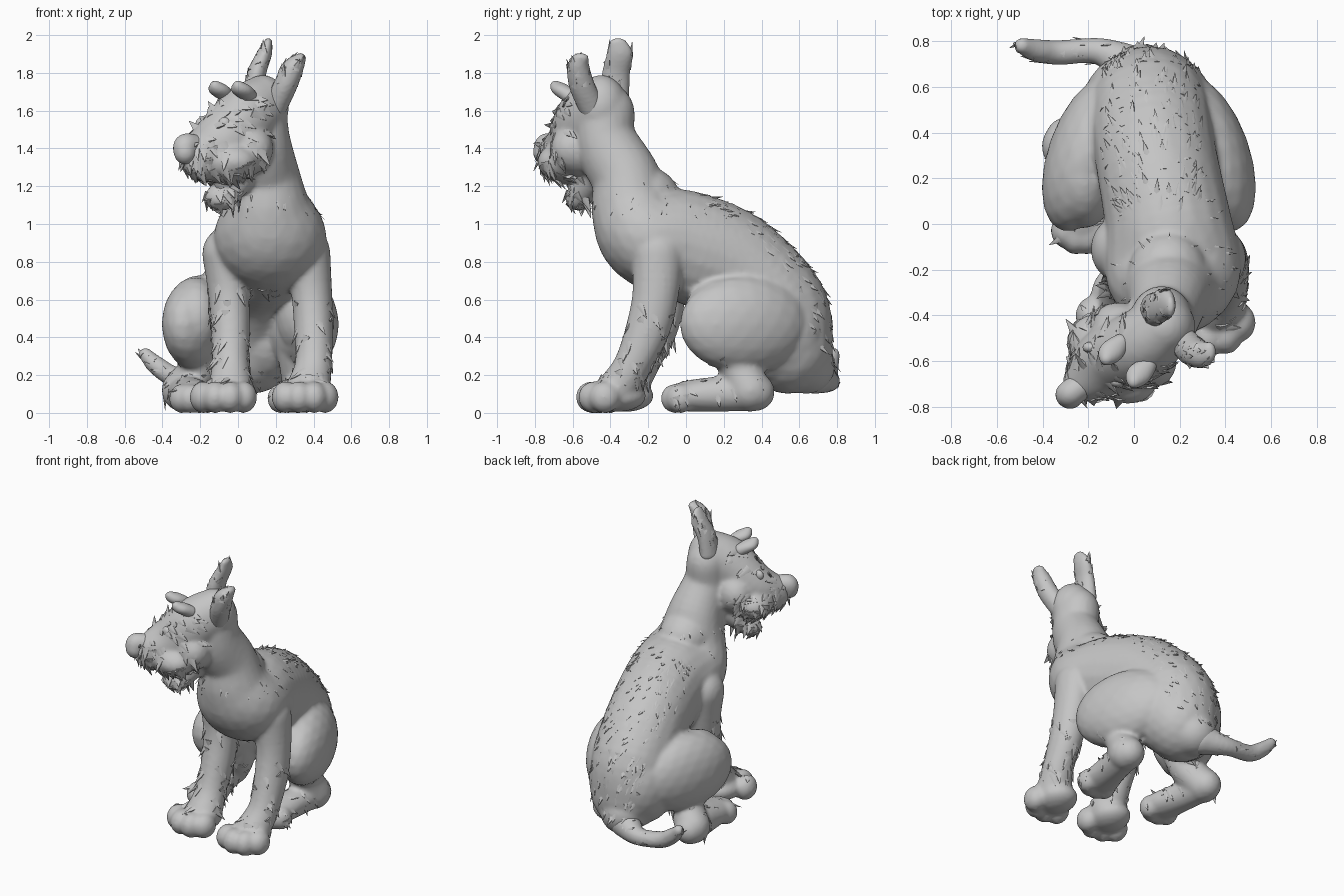
import bpy, bmesh, math, random
from mathutils import Vector, Matrix

random.seed(4)
if "Cube" in bpy.data.objects:
    bpy.data.objects.remove(bpy.data.objects["Cube"])

grey = bpy.data.materials.new("clay grey")
grey.use_nodes = True
GREY = (0.56, 0.56, 0.56, 1)
grey.diffuse_color = GREY
grey.node_tree.nodes["Principled BSDF"].inputs["Base Color"].default_value = GREY


def finish(name, bm):
    mesh = bpy.data.meshes.new(name)
    bm.to_mesh(mesh)
    bm.free()
    mesh.materials.append(grey)
    ob = bpy.data.objects.new(name, mesh)
    bpy.context.collection.objects.link(ob)
    bpy.ops.object.select_all(action='DESELECT')
    ob.select_set(True)
    bpy.context.view_layer.objects.active = ob
    bpy.ops.object.shade_smooth_by_angle(angle=math.radians(50))
    return ob


def ball(bm, x, y, z, rx, ry=None, rz=None, yaw=0.0):
    m = (Matrix.Translation((x, y, z)) @ Matrix.Rotation(yaw, 4, 'Z')
         @ Matrix.Diagonal((rx, ry or rx, rz or rx, 1)))
    bmesh.ops.create_icosphere(bm, subdivisions=3, radius=1, matrix=m)


def chain(bm, stations, steps=6):
    """Sweep ellipsoids (x, y, z, rx, ry, rz) along a smooth path."""
    s = [Vector(list(p) + [p[-1]] * (6 - len(p))) for p in stations]
    s = [s[0]] + s + [s[-1]]
    for i in range(1, len(s) - 2):
        a, b, c, d = s[i - 1:i + 3]
        for k in range(steps + 1):
            t = k / steps
            p = 0.5 * (2 * b + (c - a) * t + (2 * a - 5 * b + 4 * c - d) * t * t
                       + (3 * b - a - 3 * c + d) * t ** 3)
            ball(bm, *p)


def fuse(name, bm, voxel=0.016, smooth=6):
    """Merge overlapping volumes into one sculpted skin."""
    ob = finish(name, bm)
    mod = ob.modifiers.new("skin", 'REMESH')
    mod.mode = 'VOXEL'
    mod.voxel_size = voxel
    mod.use_smooth_shade = True
    soft = ob.modifiers.new("soften", 'SMOOTH')
    soft.iterations = smooth
    dg = bpy.context.evaluated_depsgraph_get()
    mesh = bpy.data.meshes.new_from_object(ob.evaluated_get(dg))
    ob.modifiers.clear()
    ob.data = mesh
    return ob


def tufts(name, source, count, rule, flow, length, width, lift=0.2):
    """Scatter flat tapered locks of fur over chosen faces."""
    bm = bmesh.new()
    faces = [f for f in source.data.polygons if rule(f.center, f.normal)]
    for f in random.sample(faces, min(count, len(faces))):
        n = f.normal
        d = Vector(flow).normalized()
        d = (d - n * d.dot(n)) + n * lift
        d += Vector([random.uniform(-0.25, 0.25) for _ in range(3)])
        d.normalize()
        side = d.cross(n).normalized()
        up = side.cross(d)
        size = length * random.uniform(0.6, 1.3)
        rot = Matrix((side, up, d)).transposed().to_4x4()
        m = (Matrix.Translation(f.center - n * 0.006 + d * size * 0.3) @ rot
             @ Matrix.Diagonal((1, 0.5, 1, 1)))
        bmesh.ops.create_cone(bm, segments=6, radius1=width, radius2=0.001,
                              depth=size, cap_ends=True, matrix=m)
    return finish(name, bm)


def toes(bm, x, y, radius, spread, heading):
    """Four round toes fanned around a paw centre."""
    for k in range(4):
        a = heading + (k - 1.5) * 0.58
        ball(bm, x + spread * math.cos(a), y + spread * math.sin(a), radius * 0.98,
             radius * 0.85, radius, radius)


# Torso and neck
bm = bmesh.new()
chain(bm, [(0.07, 0.54, 0.36, 0.25, 0.24, 0.26), (0.07, 0.48, 0.55, 0.27, 0.27, 0.29),
           (0.10, 0.27, 0.77, 0.27, 0.25, 0.30), (0.15, 0.0, 0.88, 0.28, 0.25, 0.30),
           (0.17, -0.20, 0.93, 0.30, 0.25, 0.26), (0.16, -0.28, 1.06, 0.23, 0.22, 0.22),
           (0.15, -0.32, 1.24, 0.18, 0.18, 0.2), (0.13, -0.42, 1.42, 0.15, 0.16, 0.2),
           (0.12, -0.43, 1.58, 0.14, 0.16, 0.17)])
ball(bm, 0.15, -0.23, 1.13, 0.18, 0.2, 0.18)
chain(bm, [(0.07, 0.54, 0.33, 0.22), (0.04, 0.64, 0.25, 0.15)])

# Front legs with splayed paws
for x, paw, heading in ((0.38, 0.35, -1.4), (-0.06, -0.06, -1.65)):
    y = 0 if x > 0 else 0.04
    chain(bm, [(x - 0.01, y - 0.15, 0.84, 0.12, 0.14, 0.14), (x + 0.01, y - 0.16, 0.64, 0.11, 0.125, 0.1),
               (x + 0.02, y - 0.20, 0.45, 0.105, 0.12, 0.1), (x + 0.02, y - 0.28, 0.26, 0.1, 0.105, 0.08),
               (paw + 0.02, y - 0.36, 0.13, 0.12, 0.12, 0.09)])
    ball(bm, paw, y - 0.36, 0.09, 0.13, 0.15, 0.085)
    toes(bm, paw - 0.01, y - 0.36, 0.085, 0.14, heading)

# Haunches flowing into the rump, hocks and long hind feet
for s, x, rump, heel, toe in ((1, 0.33, 0.15, 0.35, 0.29), (-1, -0.2, -0.03, -0.29, -0.23)):
    ball(bm, x, 0.31, 0.47, 0.175, 0.36, 0.26, yaw=0.34 * s)
    ball(bm, x + 0.02 * s, 0.21, 0.5, 0.15, 0.23, 0.22)
    ball(bm, rump, 0.5, 0.43, 0.2, 0.24, 0.28)
    chain(bm, [(x, 0.25, 0.4, 0.14), (x, 0.28, 0.24, 0.11), (heel, 0.34, 0.12, 0.115)])
    chain(bm, [(heel, 0.37, 0.11, 0.1), ((heel + toe) / 2, 0.18, 0.1, 0.1, 0.12, 0.095),
               (toe, 0.03, 0.09, 0.12, 0.12, 0.085)])
    toes(bm, toe, 0.03, 0.078, 0.09, -1.57)

# Head: skull, muzzle, broad cheeks and dropped lower jaw
chain(bm, [(0.13, -0.45, 1.62, 0.14, 0.14, 0.17), (0.03, -0.53, 1.55, 0.16, 0.16, 0.18),
           (-0.09, -0.59, 1.42, 0.17, 0.15, 0.16), (-0.19, -0.68, 1.36, 0.12, 0.1, 0.13)])
ball(bm, -0.09, -0.59, 1.33, 0.16, 0.23, 0.12, yaw=math.radians(45))
ball(bm, 0.0, -0.53, 1.4, 0.15, 0.22, 0.16, yaw=math.radians(45))
chain(bm, [(0.02, -0.48, 1.25, 0.08), (-0.09, -0.57, 1.14, 0.09, 0.07, 0.07)])
body = fuse("body_and_head", bm, 0.014, 6)

# Nose
bm = bmesh.new()
chain(bm, [(-0.21, -0.69, 1.41, 0.06), (-0.275, -0.74, 1.41, 0.065, 0.06, 0.07),
           (-0.28, -0.75, 1.38, 0.06, 0.06, 0.065)])
fuse("nose", bm, 0.01, 3)

# Eyes and brow flaps, one pair across the turned head
for side, ex, ey, bx, by in (("left", -0.07, -0.69, 0.02, -0.66),
                             ("right", -0.19, -0.54, -0.1, -0.56)):
    bm = bmesh.new()
    ball(bm, ex, ey, 1.53, 0.035, 0.025, 0.035)
    finish(side + "_eye", bm)
    bm = bmesh.new()
    chain(bm, [(bx + 0.04, by + 0.04, 1.68, 0.04), (bx, by, 1.71, 0.055, 0.05, 0.035),
               (bx - 0.02, by - 0.03, 1.73, 0.03)])
    fuse(side + "_brow", bm, 0.008, 3)

# Ears with folded, ragged tips
for side, path, tip in (
        ("right", [(0.08, -0.38, 1.68, 0.055, 0.08, 0.06), (0.10, -0.37, 1.8, 0.05, 0.075, 0.05),
                   (0.14, -0.35, 1.9, 0.04, 0.07, 0.04), (0.16, -0.36, 1.96, 0.022, 0.045, 0.025)],
         (0.1, 0.4, 1)),
        ("left", [(0.2, -0.5, 1.62, 0.06, 0.07, 0.065), (0.25, -0.55, 1.73, 0.065, 0.07, 0.05),
                  (0.29, -0.57, 1.83, 0.06, 0.06, 0.04), (0.33, -0.56, 1.88, 0.03, 0.045, 0.025)],
         (0.3, 0.1, 1))):
    bm = bmesh.new()
    chain(bm, path)
    ear = fuse(side + "_ear", bm, 0.01, 3)
    tufts(side + "_ear_fur", ear, 20, lambda c, n: c.z > 1.72, tip, 0.06, 0.022)

# Tail curled to the side
bm = bmesh.new()
chain(bm, [(0.0, 0.68, 0.2, 0.1), (-0.15, 0.755, 0.17, 0.06), (-0.33, 0.75, 0.19, 0.055),
           (-0.43, 0.76, 0.25, 0.05), (-0.49, 0.78, 0.31, 0.035)])
tail = fuse("tail", bm, 0.012, 3)
tufts("tail_fur", tail, 40, lambda c, n: c.x < -0.05, (-1, 0, 0.4), 0.06, 0.018, 0.1)

# Fur on the back, neck, muzzle and legs
tufts("back_fur", body, 200,
      lambda c, n: c.y > 0.05 and n.z + n.y > 0.5 and abs(c.x - 0.08) < 0.22 and c.z > 0.25,
      (0, 0.7, -0.7), 0.065, 0.02, 0.22)
tufts("neck_fur", body, 110, lambda c, n: 1.06 < c.z < 1.24 and n.z < 0.8 and c.x + c.y > -0.45,
      (0, -0.2, -1), 0.06, 0.01, 0.1)
tufts("muzzle_fur", body, 110, lambda c, n: 1.06 < c.z < 1.42 and c.x + c.y < -0.5 and n.z < 0.5,
      (0.3, 0.3, -1), 0.085, 0.032, 0.18)
tufts("cheek_fur", body, 40, lambda c, n: 1.38 < c.z < 1.7 and c.x + c.y < -0.45,
      (0.6, 0.6, -0.5), 0.08, 0.03, 0.16)
tufts("front_leg_fur", body, 100, lambda c, n: 0.15 < c.z < 0.66 and c.y < -0.06,
      (0, 0.4, -1), 0.09, 0.026, 0.12)
tufts("hind_foot_fur", body, 70, lambda c, n: 0.06 < c.z < 0.3 and -0.1 < c.y < 0.42,
      (0, 0.4, -1), 0.07, 0.022, 0.1)
